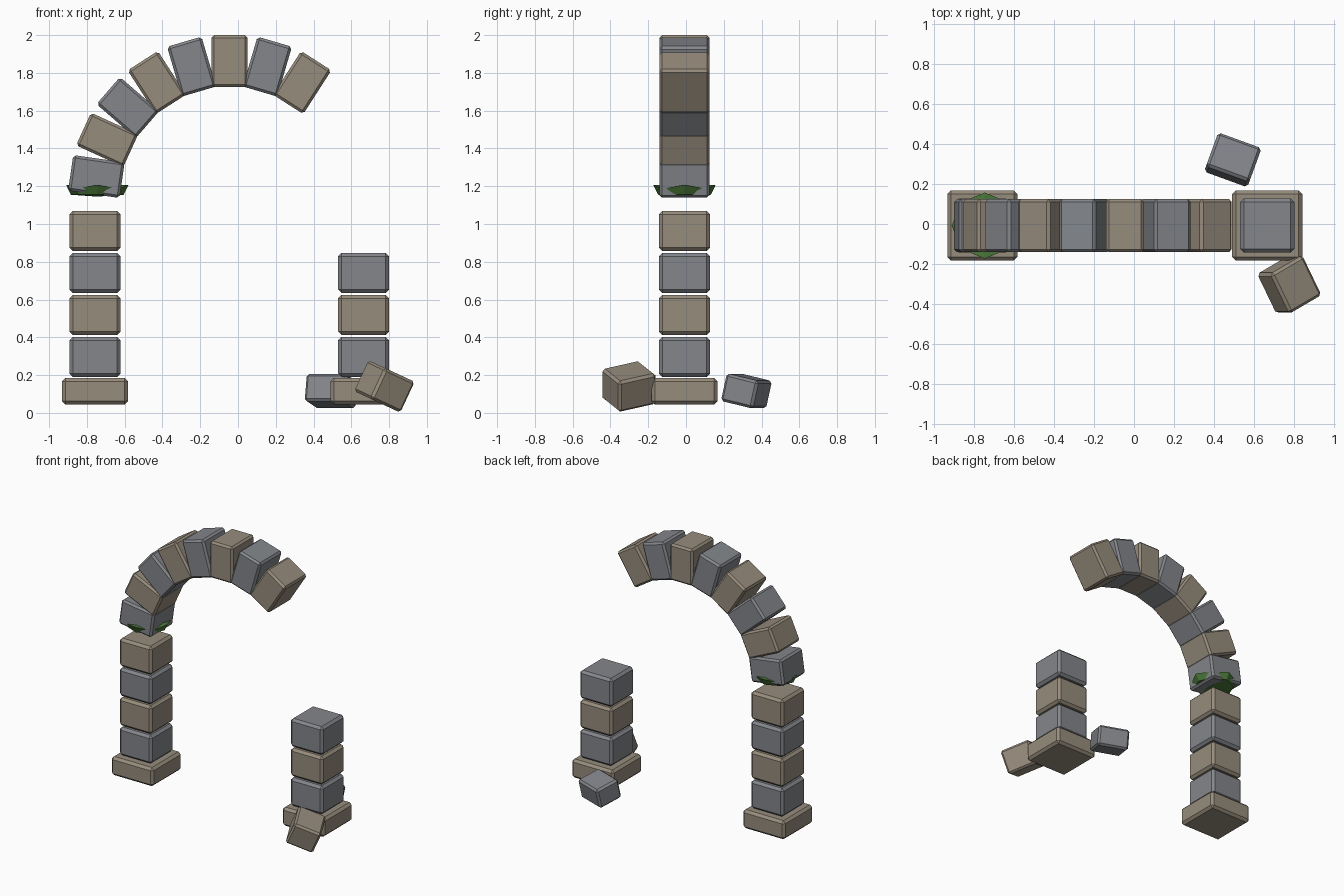
import bpy, bmesh
from math import sin, cos, pi, radians
from mathutils import Matrix

if "Cube" in bpy.data.objects:
    bpy.data.objects.remove(bpy.data.objects["Cube"])


def material(name, rgb):
    m = bpy.data.materials.new(name)
    m.diffuse_color = (*rgb, 1)
    m.use_nodes = True
    m.node_tree.nodes["Principled BSDF"].inputs["Base Color"].default_value = m.diffuse_color
    return m


GREY = material("grey_stone", (0.23, 0.24, 0.26))
TAN = material("tan_stone", (0.31, 0.265, 0.205))
GREEN = material("moss_green", (0.07, 0.19, 0.04))
Y = -0.008


def finish(name, bm, mat):
    bmesh.ops.recalc_face_normals(bm, faces=bm.faces)
    me = bpy.data.meshes.new(name)
    bm.to_mesh(me)
    bm.free()
    me.materials.append(mat)
    ob = bpy.data.objects.new(name, me)
    bpy.context.collection.objects.link(ob)
    return ob


# Chamfered stone block
def block(name, loc, size, mat, rot=Matrix(), chamfer=0.018):
    bm = bmesh.new()
    bmesh.ops.create_cube(bm, size=1)
    bmesh.ops.scale(bm, vec=size, verts=bm.verts)
    bmesh.ops.bevel(bm, geom=bm.edges[:], offset=chamfer, segments=1, affect='EDGES')
    ob = finish(name, bm, mat)
    ob.matrix_world = Matrix.Translation(loc) @ rot
    return ob


def rot(deg, axis):
    return Matrix.Rotation(radians(deg), 4, axis)


# Pillars: the left one is whole, the right one has lost its top
for side, x, count in (("left", -0.757, 4), ("right", 0.665, 3)):
    block(side + "_plinth", (x, Y, 0.115), (0.35, 0.35, 0.14), TAN)
    for i in range(count):
        block(f"{side}_pillar_block_{i + 1}", (x, Y, 0.296 + 0.2225 * i),
              (0.27, 0.27, 0.212), TAN if i % 2 else GREY)

# Arch stones: eight of the eleven remain
CX, CZ, R = -0.045, 1.15, 0.712
for i in range(8):
    a = pi - (i + 0.5) * pi / 11
    block(f"arch_stone_{i + 1}", (CX + R * cos(a), Y, CZ + R * sin(a)),
          (0.275, 0.265, 0.19), TAN if i % 2 else GREY,
          Matrix.Rotation(-a, 4, 'Y'), 0.014)

# Fallen stones
block("fallen_tan_stone", (0.775, -0.302, 0.14), (0.2, 0.225, 0.18), TAN,
      rot(25, 'Y') @ rot(28, 'Z'), 0.014)
block("fallen_grey_stone", (0.493, 0.32, 0.116), (0.23, 0.185, 0.15), GREY,
      rot(-20, 'Z') @ rot(-13, 'X'), 0.014)

# Moss clump poking out around the lowest arch stone
bm = bmesh.new()
rings = []
for r, z in ((0.165, 1.207), (0.14, 1.155)):
    ring = []
    for k in range(8):
        a = k * pi / 4
        odd = k % 2
        ring.append(bm.verts.new((-0.745 + r * cos(a), Y + r * sin(a),
                                  z - 0.02 * odd * (z > 1.18))))
    rings.append(ring)
top = bm.verts.new((-0.745, Y, 1.21))
base = bm.verts.new((-0.745, Y, 1.145))
for k in range(8):
    n = (k + 1) % 8
    bm.faces.new((top, rings[0][k], rings[0][n]))
    bm.faces.new((rings[0][k], rings[1][k], rings[1][n], rings[0][n]))
    bm.faces.new((base, rings[1][n], rings[1][k]))
finish("moss_clump", bm, GREEN)
